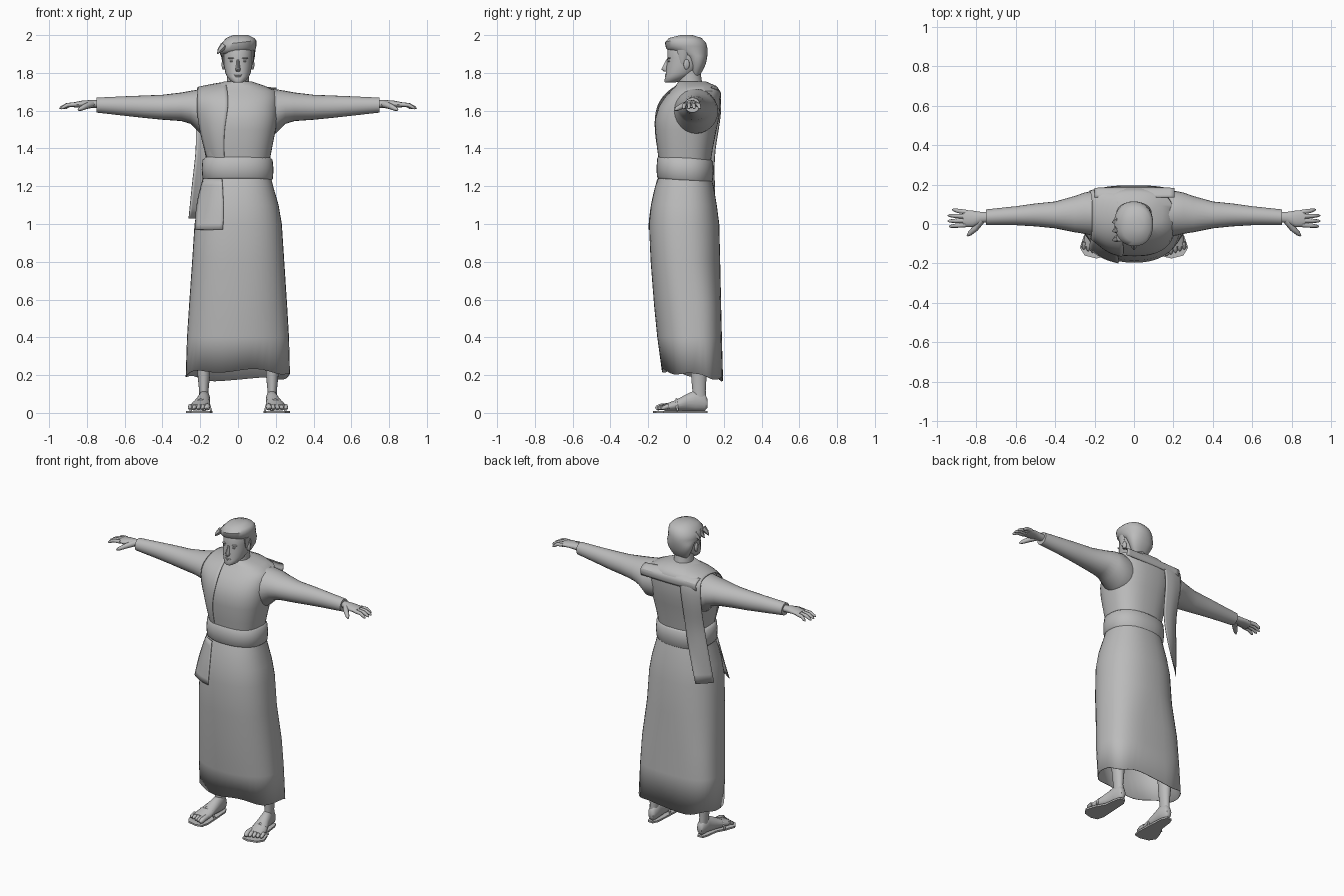
import bpy, bmesh, math
from mathutils import Vector

grey = bpy.data.materials.new("plain_grey")
grey.diffuse_color = (0.5, 0.5, 0.5, 1)


def finish(name, bm, mirror=False, angle=50):
    bmesh.ops.recalc_face_normals(bm, faces=bm.faces)
    me = bpy.data.meshes.new(name)
    bm.to_mesh(me)
    bm.free()
    me.materials.append(grey)
    ob = bpy.data.objects.new(name, me)
    bpy.context.collection.objects.link(ob)
    bpy.ops.object.select_all(action='DESELECT')
    ob.select_set(True)
    bpy.context.view_layer.objects.active = ob
    bpy.ops.object.shade_smooth_by_angle(angle=math.radians(angle))
    if mirror:
        ob.modifiers.new("mirror", 'MIRROR').use_mirror_merge = False
    return ob


def skin(bm, rings, caps=(True, True)):
    n = len(rings[0])
    for a, b in zip(rings, rings[1:]):
        for i in range(n):
            bm.faces.new((a[i], a[(i + 1) % n], b[(i + 1) % n], b[i]))
    if caps[0]:
        bm.faces.new(rings[0])
    if caps[1]:
        bm.faces.new(rings[-1])


def loft(name, axis, sections, n=28, p=2.0, mirror=False, caps=(True, True), warp=None):
    """Sections: (position on axis, a0, a1, b0, b1) bounding a superellipse."""
    bm = bmesh.new()
    rings = []
    for k, (t, a0, a1, b0, b1) in enumerate(sections):
        ring = []
        for i in range(n):
            w = 2 * math.pi * i / n
            c, s = math.cos(w), math.sin(w)
            e = 2 / (p(k, s) if callable(p) else p)
            a = (a0 + a1) / 2 + (a1 - a0) / 2 * math.copysign(abs(c) ** e, c)
            b = (b0 + b1) / 2 + (b1 - b0) / 2 * math.copysign(abs(s) ** e, s)
            tt = t + (warp(k, w) if warp else 0)
            co = {'x': (tt, a, b), 'y': (a, tt, b), 'z': (a, b, tt)}[axis]
            ring.append(bm.verts.new(co))
        rings.append(ring)
    skin(bm, rings, caps)
    return finish(name, bm, mirror)


def tube(name, pts, radii, n=8, mirror=False):
    bm = bmesh.new()
    pts = [Vector(q) for q in pts]
    rings = []
    for i, q in enumerate(pts):
        d = pts[min(i + 1, len(pts) - 1)] - pts[max(i - 1, 0)]
        rot = d.to_track_quat('Z', 'Y')
        rings.append([bm.verts.new(q + rot @ Vector((radii[i] * math.cos(2 * math.pi * j / n),
                                                     radii[i] * math.sin(2 * math.pi * j / n), 0)))
                      for j in range(n)])
    skin(bm, rings)
    return finish(name, bm, mirror)


def blob(name, loc, scale, mirror=False):
    bm = bmesh.new()
    bmesh.ops.create_uvsphere(bm, u_segments=14, v_segments=8, radius=1)
    for v in bm.verts:
        v.co = Vector([v.co[i] * scale[i] + loc[i] for i in range(3)])
    return finish(name, bm, mirror)


def cloth(name, rows):
    """Thin draped strip through rows of three points."""
    bm = bmesh.new()
    vs = [[bm.verts.new(q) for q in r] for r in rows]
    for a, b in zip(vs, vs[1:]):
        for i in range(2):
            bm.faces.new((a[i], a[i + 1], b[i + 1], b[i]))
    ob = finish(name, bm, angle=80)
    sub = ob.modifiers.new("soften", 'SUBSURF')
    sub.levels = sub.render_levels = 2
    sub.boundary_smooth = 'PRESERVE_CORNERS'
    ob.modifiers.new("thickness", 'SOLIDIFY').thickness = 0.004
    return ob


# Long skirt: wavy open hem, lower at the back, squarer back corners below
def hem(k, w):
    return (-0.024 * math.sin(w) + 0.010 * math.cos(5 * w)) if k == 0 else 0


def squareness(k, s):
    return (3.0 if s > 0 else 2.15) if k < 3 else 2.3


skirt = loft("skirt", 'z', [
    (0.20, -.277, .275, -.128, .196), (0.40, -.270, .270, -.152, .190),
    (0.57, -.259, .260, -.169, .186), (0.80, -.243, .245, -.187, .181),
    (1.00, -.230, .232, -.196, .176), (1.10, -.212, .215, -.185, .163),
    (1.20, -.183, .186, -.163, .146), (1.26, -.170, .172, -.140, .130)],
    n=40, p=squareness, caps=(False, True), warp=hem)
skirt.modifiers.new("thickness", 'SOLIDIFY').thickness = 0.004

# Wide waist sash
loft("sash", 'z', [
    (1.225, -.172, .172, -.142, .132), (1.24, -.188, .185, -.154, .142),
    (1.29, -.192, .188, -.156, .146), (1.34, -.188, .183, -.152, .143),
    (1.355, -.170, .165, -.138, .130)], n=36, p=2.3,
    warp=lambda k, w: -0.010 * math.sin(w))

# Robe bodice
loft("bodice", 'z', [
    (1.32, -.165, .165, -.142, .130), (1.40, -.180, .180, -.153, .142),
    (1.50, -.197, .200, -.164, .162), (1.56, -.208, .210, -.162, .175),
    (1.62, -.212, .212, -.145, .181), (1.67, -.212, .212, -.112, .182),
    (1.705, -.200, .200, -.080, .180), (1.73, -.145, .145, -.056, .162),
    (1.755, -.072, .072, -.040, .105)], n=40, p=2.5)

# Sleeves
loft("sleeve", 'x', [
    (.12, -.075, .150, 1.47, 1.720), (.20, -.062, .170, 1.480, 1.714),
    (.25, -.050, .160, 1.530, 1.705), (.30, -.042, .142, 1.545, 1.696),
    (.40, -.022, .114, 1.552, 1.684), (.50, -.012, .104, 1.562, 1.680),
    (.60, -.006, .090, 1.573, 1.676), (.75, -.006, .074, 1.590, 1.669),
    (.75, .004, .066, 1.602, 1.660)], n=24, mirror=True)

# Scarf over one shoulder, hanging loose behind
cloth("shoulder_scarf", [
    [(-.07, -.130, 1.31), (-.12, -.115, 1.31), (-.155, -.06, 1.31)],
    [(-.075, -.150, 1.38), (-.13, -.132, 1.38), (-.176, -.06, 1.38)],
    [(-.075, -.169, 1.50), (-.15, -.146, 1.50), (-.206, -.07, 1.50)],
    [(-.05, -.164, 1.62), (-.14, -.147, 1.62), (-.220, -.085, 1.61)],
    [(-.055, -.108, 1.70), (-.14, -.098, 1.70), (-.215, -.07, 1.68)],
    [(-.065, -.02, 1.758), (-.14, .0, 1.745), (-.212, .02, 1.73)],
    [(-.07, .12, 1.752), (-.14, .13, 1.742), (-.212, .13, 1.725)],
    [(-.08, .190, 1.70), (-.15, .195, 1.70), (-.225, .178, 1.70)],
    [(-.10, .184, 1.55), (-.165, .187, 1.55), (-.225, .165, 1.55)],
    [(-.10, .152, 1.40), (-.165, .155, 1.40), (-.220, .125, 1.40)],
    [(-.12, .150, 1.25), (-.18, .150, 1.25), (-.240, .11, 1.25)],
    [(-.18, .160, 1.03), (-.22, .125, 1.03), (-.262, .08, 1.03)]])
# Front end of the scarf below the sash
cloth("scarf_end", [
    [(-.085, -.152, 1.24), (-.15, -.125, 1.24), (-.187, -.05, 1.24)],
    [(-.075, -.190, 1.10), (-.16, -.166, 1.10), (-.226, -.08, 1.10)],
    [(-.08, -.200, .97), (-.16, -.180, .97), (-.227, -.13, .97)]])
# Narrow fold across the upper back to the other shoulder
cloth("back_fold", [
    [(x, .183 - abs(x) * .03, 1.655), (x, .193, 1.705), (x, .135, 1.738 - abs(x) * .08)]
    for x in (-.20, -.10, 0, .11, .205)])

# Neck and head
loft("neck", 'z', [(1.70, -.065, .065, -.055, .10), (1.74, -.058, .058, -.036, .086),
                   (1.82, -.058, .058, -.05, .075)])
loft("head", 'z', [
    (1.748, -.022, .022, -.110, -.06), (1.757, -.038, .038, -.115, -.03),
    (1.78, -.058, .058, -.109, .02), (1.80, -.067, .067, -.107, .05),
    (1.84, -.075, .075, -.103, .085), (1.88, -.079, .079, -.099, .10),
    (1.92, -.081, .081, -.098, .105), (1.96, -.070, .070, -.08, .09),
    (1.985, -.045, .045, -.05, .06)], p=2.15)
loft("nose", 'z', [
    (1.872, -.007, .007, -.104, -.08), (1.835, -.010, .010, -.124, -.08),
    (1.818, -.014, .014, -.132, -.08), (1.808, -.010, .010, -.118, -.08)], n=10)
blob("upper_lip", (0, -.105, 1.789), (.022, .006, .004))
blob("lower_lip", (0, -.105, 1.781), (.018, .006, .004))
blob("eye", (.032, -.089, 1.862), (.013, .007, .005), True)
blob("brow", (.033, -.088, 1.878), (.020, .010, .005), True)
blob("ear", (.077, .003, 1.845), (.010, .016, .028), True)

# Hair cap with a raised fringe, slanting down to one side
loft("hair", 'z', [
    (1.785, -.045, .045, .03, .070), (1.81, -.062, .062, .022, .088),
    (1.85, -.082, .082, .015, .106), (1.89, -.090, .090, -.01, .113),
    (1.910, -.094, .092, -.085, .115), (1.93, -.100, .097, -.106, .114),
    (1.96, -.094, .097, -.112, .106), (1.985, -.062, .085, -.090, .082),
    (2.00, -.025, .055, -.030, .035)], p=2.2,
    warp=lambda k, w: .012 * math.cos(w) if 3 < k < 7 else 0)
for i in range(3):
    y = -.070 + .045 * i
    tube("hair_tuft", [(-.075, y, 1.945), (-.096, y - .008, 1.92), (-.110, y - .012, 1.90)],
         (.020, .014, .002), n=6)
loft("sideburn", 'z', [(1.845, .070, .078, -.025, -.015), (1.87, .070, .084, -.035, .0),
                       (1.92, .070, .09, -.05, .02)], n=10, mirror=True)

# Hands
loft("hand", 'x', [
    (.73, .012, .060, 1.612, 1.655), (.78, .004, .062, 1.615, 1.656),
    (.82, -.016, .068, 1.618, 1.654), (.868, -.014, .072, 1.616, 1.645)],
    n=16, mirror=True)
for y0, y1, x1 in ((-.005, -.012, .938), (.017, .015, .945), (.039, .043, .944), (.061, .072, .922)):
    tube("finger", [(.855, y0, 1.633), ((x1 + .865) / 2, (y0 + y1) / 2, 1.630),
                    (x1 - .008, y1, 1.615), (x1, y1, 1.610)],
         (.012, .011, .008, .003), mirror=True)
tube("thumb", [(.775, .02, 1.634), (.805, -.022, 1.624), (.833, -.048, 1.610), (.846, -.060, 1.603)],
     (.020, .016, .012, .004), mirror=True)

# Legs, feet and sandals
loft("leg", 'z', [(.05, .154, .204, .03, .11), (.12, .156, .206, .033, .105),
                  (.20, .148, .214, .026, .11), (.45, .135, .235, .01, .125)], n=18, mirror=True)
loft("foot", 'y', [
    (.115, .162, .195, .03, .07), (.10, .152, .205, .010, .105), (.05, .147, .210, .010, .122),
    (.0, .148, .225, .010, .098), (-.06, .146, .250, .010, .066), (-.115, .150, .260, .010, .046)],
    n=18, mirror=True)
for i in range(5):
    x, y = .162 + .0225 * i, -.160 + .008 * i
    r = .016 if i == 0 else .012
    tube("toe", [(x, -.09, .036), (x, y + .03, .034), (x + .003, y + .008, .026), (x + .003, y, .021)],
         (r, r, r * .9, r * .4), mirror=True)
bm = bmesh.new()
outline = [(.165, .115), (.200, .112), (.212, .08), (.222, .0), (.255, -.06), (.275, -.12),
           (.250, -.160), (.190, -.175), (.148, -.165), (.136, -.12), (.140, -.03), (.147, .08)]
skin(bm, [[bm.verts.new((x, y, z)) for x, y in outline] for z in (0, .011)])
finish("sandal_sole", bm, True, 30)
tube("sandal_strap", [(.142, -.04, .010), (.158, -.045, .056), (.198, -.05, .072),
                      (.236, -.05, .054), (.252, -.045, .010)], (.006,) * 5, mirror=True)
